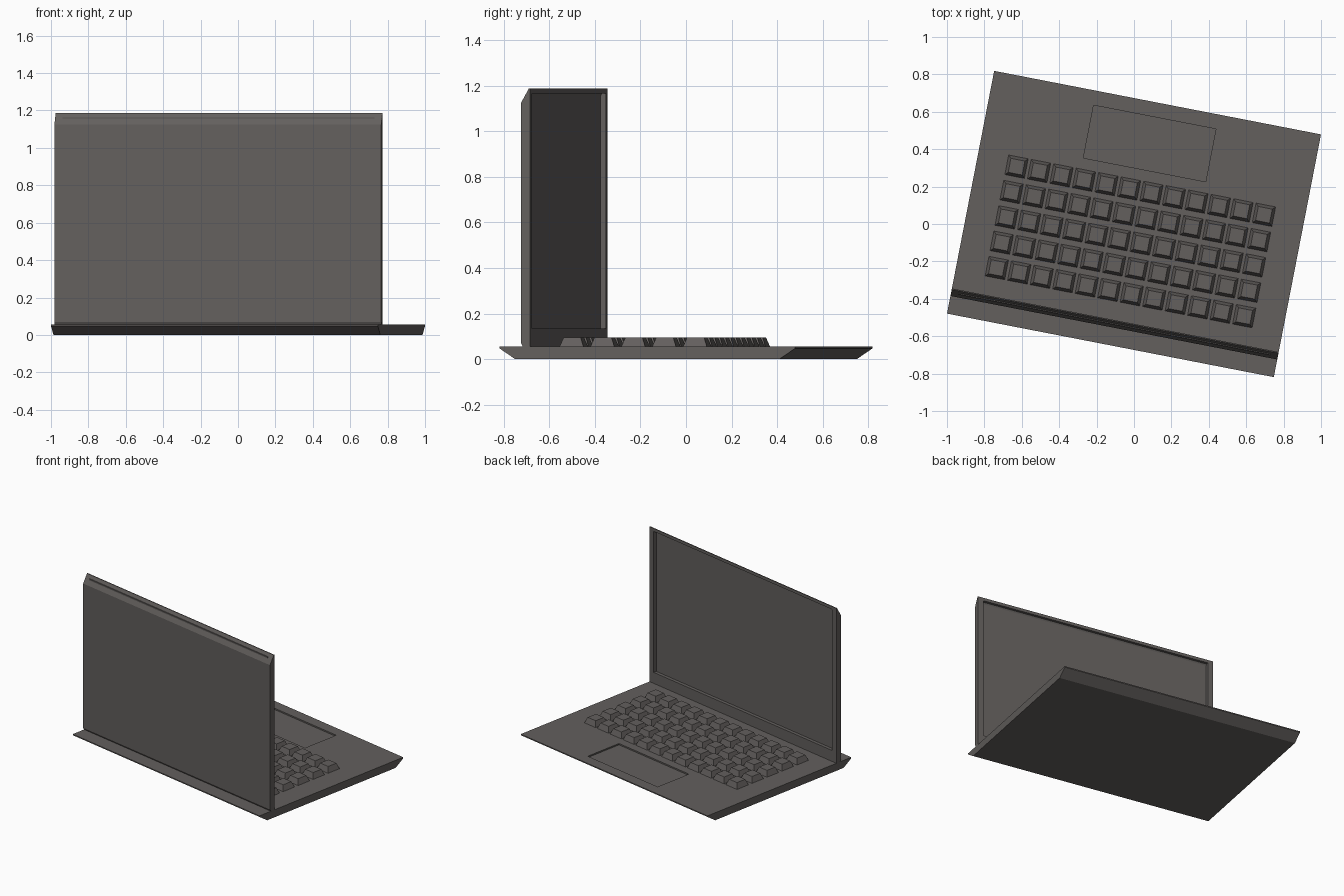
import bpy, bmesh, math
from mathutils import Matrix, Vector

if "Cube" in bpy.data.objects:
    bpy.data.objects.remove(bpy.data.objects["Cube"])

TURN = Matrix.Rotation(math.radians(-11), 4, 'Z')   # whole laptop is turned on its stand
W = 1.78                                            # width of both halves
BASE_T = 0.055

mat = bpy.data.materials.new("dark_grey")
mat.diffuse_color = (0.125, 0.115, 0.11, 1)
mat.use_nodes = True
mat.node_tree.nodes["Principled BSDF"].inputs["Base Color"].default_value = mat.diffuse_color


def add_object(name, bm, matrix):
    bmesh.ops.recalc_face_normals(bm, faces=bm.faces)
    mesh = bpy.data.meshes.new(name)
    bm.to_mesh(mesh)
    bm.free()
    mesh.materials.append(mat)
    obj = bpy.data.objects.new(name, mesh)
    obj.matrix_world = matrix
    bpy.context.collection.objects.link(obj)
    return obj


def shell(name, depth, thick, chamfer, lip, recess, sink, matrix):
    """Slab with chamfered long edges and a rectangular recess in its top."""
    bm = bmesh.new()
    d = depth / 2
    profile = [(d, thick), (d, thick - lip), (d - chamfer, 0),
               (chamfer - d, 0), (-d, thick - lip), (-d, thick)]
    left = [bm.verts.new((-W / 2, y, z)) for y, z in profile]
    right = [bm.verts.new((W / 2, y, z)) for y, z in profile]
    bm.faces.new(left)
    bm.faces.new(right)
    for i in range(5):
        bm.faces.new((left[i], left[i + 1], right[i + 1], right[i]))
    # top rim, recess walls and recess floor
    x0, x1, y0, y1 = recess
    corners = [(x0, y0), (x1, y0), (x1, y1), (x0, y1)]
    outer = [left[5], right[5], right[0], left[0]]
    rim = [bm.verts.new((x, y, thick)) for x, y in corners]
    floor = [bm.verts.new((x, y, thick - sink)) for x, y in corners]
    for a, b in ((outer, rim), (rim, floor)):
        for i in range(4):
            j = (i + 1) % 4
            bm.faces.new((a[i], a[j], b[j], b[i]))
    bm.faces.new(floor)
    return add_object(name, bm, matrix)


# base with sunken touchpad
shell("base", 1.322, BASE_T, 0.07, 0.008,
      (-0.333, 0.333, 0.295, 0.582), 0.01, TURN)

# upright lid with sunken screen
LID_H, LID_Z = 1.18, 0.597
lid_matrix = (TURN @ Matrix.Translation((0, -0.565, LID_Z))
              @ Matrix.Rotation(math.radians(-90), 4, 'X'))
shell("lid", LID_H, 0.041, 0.063, 0.006,
      (-W / 2 + 0.04, W / 2 - 0.04, LID_Z - 1.165, LID_Z - 0.135), 0.024, lid_matrix)

# keyboard: 5 rows of 12 tapered keys
bm = bmesh.new()
for row in range(5):
    for col in range(12):
        centre = Vector((-0.675 + col * 0.1225, -0.371 + row * 0.138, BASE_T + 0.019))
        bmesh.ops.create_cone(
            bm, cap_ends=True, segments=4,
            radius1=0.054 * math.sqrt(2), radius2=0.038 * math.sqrt(2), depth=0.042,
            matrix=Matrix.Translation(centre) @ Matrix.Rotation(math.pi / 4, 4, 'Z'))
add_object("keyboard", bm, TURN)
